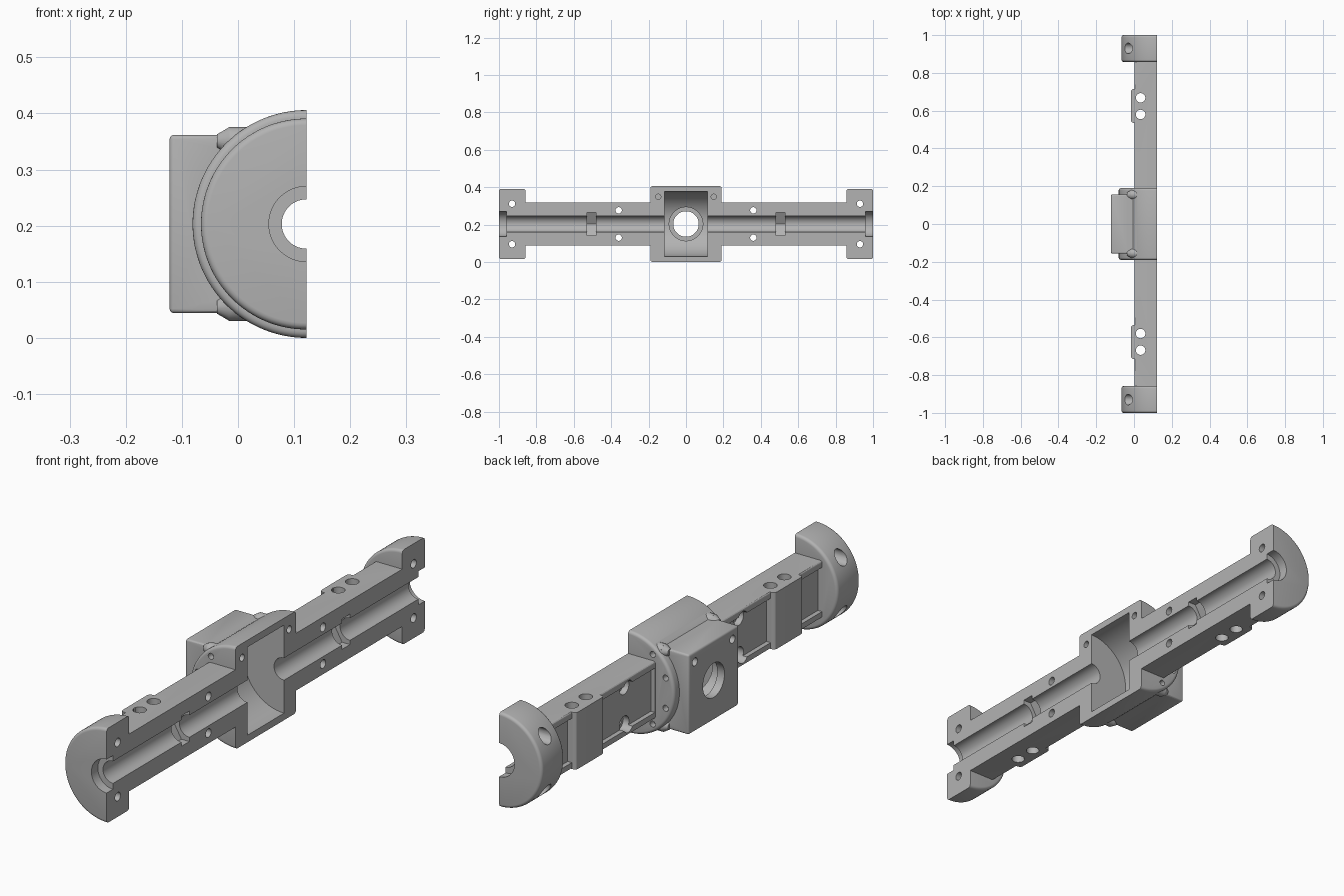
import bpy, bmesh, math
from mathutils import Matrix, Vector

cube = bpy.data.objects.get("Cube")
if cube:
    bpy.data.objects.remove(cube, do_unlink=True)

SPLIT = 0.122   # x of the split face and of the shaft axis
MID = 0.203     # z of the shaft axis

grey = bpy.data.materials.new("cast_grey")
grey.use_nodes = True
grey.diffuse_color = (0.45, 0.45, 0.45, 1)
grey.node_tree.nodes["Principled BSDF"].inputs["Base Color"].default_value = (0.45, 0.45, 0.45, 1)


def finish(bm, name):
    mesh = bpy.data.meshes.new(name)
    bmesh.ops.recalc_face_normals(bm, faces=bm.faces)
    bm.to_mesh(mesh)
    bm.free()
    mesh.materials.append(grey)
    ob = bpy.data.objects.new(name, mesh)
    bpy.context.collection.objects.link(ob)
    return ob


def box(name, x, y, z, bevel=0):
    """Box from ranges; z is measured from the shaft axis."""
    bm = bmesh.new()
    bmesh.ops.create_cube(bm, size=1)
    for v in bm.verts:
        v.co = Vector([(a + b) / 2 + c * (b - a) for c, (a, b) in zip(v.co, (x, y, z))])
        v.co.z += MID
    if bevel:
        bmesh.ops.bevel(bm, geom=bm.edges[:], offset=bevel, segments=3, profile=0.5, affect='EDGES')
    return finish(bm, name)


def rod(name, axis, start, end, at, r, r2=None, sides=32, bevel=0, turn=0):
    """Cylinder along an axis; 'at' holds the other two coordinates in xyz order."""
    bm = bmesh.new()
    bmesh.ops.create_cone(bm, cap_ends=True, segments=sides, radius1=r,
                          radius2=r if r2 is None else r2, depth=end - start)
    if bevel:
        rims = [e for e in bm.edges if abs(e.verts[0].co.z - e.verts[1].co.z) < 1e-5]
        bmesh.ops.bevel(bm, geom=rims, offset=bevel, segments=4, profile=0.5, affect='EDGES')
    rot = {'x': Matrix.Rotation(math.pi / 2, 4, 'Y'),
           'y': Matrix.Rotation(-math.pi / 2, 4, 'X'), 'z': Matrix()}[axis]
    centre = list(at)
    centre.insert('xyz'.index(axis), (start + end) / 2)
    centre[2] += MID
    bm.transform(Matrix.Translation(centre) @ rot @ Matrix.Rotation(turn, 4, 'Z'))
    return finish(bm, name)


def combine(tool, op):
    mod = body.modifiers.new(op, 'BOOLEAN')
    mod.operation, mod.solver, mod.object = op, 'EXACT', tool
    bpy.context.view_layer.objects.active = body
    bpy.ops.object.modifier_apply(modifier=mod.name)
    bpy.data.objects.remove(tool, do_unlink=True)


def add(tool):
    combine(tool, 'UNION')


def cut(tool):
    combine(tool, 'DIFFERENCE')


def span(s, a, b):
    return tuple(sorted((s * a, s * b)))


AXIS = (SPLIT, 0)
SIDES = (-1, 1)
CORNERS = [(s, t) for s in SIDES for t in SIDES]

# Central hub and square mounting block
body = rod("split_housing", 'y', -0.19, 0.19, AXIS, 0.203, sides=128, bevel=0.012)
add(box("mounting_block", (-0.122, 0.06), (-0.157, 0.157), (-0.159, 0.159), 0.008))

# Bolt bosses with tapered tips
for s, t in CORNERS:
    add(rod("bolt_boss", 'x', -0.015, 0.15, (s * 0.155, t * 0.148), 0.0251))
    add(rod("boss_tip", 'x', -0.037, -0.0149, (s * 0.155, t * 0.148), 0.012, 0.0251))

# Arms, pads and round end flanges
for s in SIDES:
    add(box("arm", (0.002, 0.2), span(s, 0.1, 0.93), (-0.114, 0.114), 0.008))
    # Recessed panels between the edge rails
    for a, b in ((0.192, 0.56), (0.69, 0.858)):
        cut(box("panel_recess", (-0.05, 0.02), span(s, a, b), (-0.088, 0.088)))
    pad = box("arm_pad", (-0.016, 0.06), span(s, 0.535, 0.715), (-0.113, 0.113))
    bm = bmesh.new()
    bm.from_mesh(pad.data)
    edges = [e for e in bm.edges if all(v.co.x < 0 for v in e.verts)
             and abs(e.verts[0].co.y - e.verts[1].co.y) < 1e-5]
    bmesh.ops.bevel(bm, geom=edges, offset=0.014, segments=3, profile=0.5, affect='EDGES')
    bm.to_mesh(pad.data)
    bm.free()
    add(pad)
    y0, y1 = span(s, 0.858, 1)
    add(rod("end_flange", 'y', y0, y1, AXIS, 0.188, sides=128, bevel=0.012))

# Keep one half only
cut(box("split_cutter", (SPLIT, 1), (-2, 2), (-1, 1)))

# Shaft bore, hub chamber and side port
cut(rod("bore", 'y', -1.1, 1.1, AXIS, 0.044, sides=64))
cut(rod("chamber", 'y', -0.115, 0.115, AXIS, 0.175, sides=128))
cut(rod("port", 'x', -0.2, 0.1, (0, 0), 0.068, sides=64))
cut(rod("port_seat", 'x', -0.09, 0.1, (0, 0), 0.09, sides=64))

for s in SIDES:
    # Hexagonal nut pockets and end counterbore
    for a, b, r in ((0.1, 0.168, 0.095), (0.48, 0.53, 0.07)):
        y0, y1 = span(s, a, b)
        cut(rod("nut_pocket", 'y', y0, y1, AXIS, r, sides=6, turn=math.pi / 2))
    y0, y1 = span(s, 0.96, 1.1)
    cut(rod("end_counterbore", 'y', y0, y1, AXIS, 0.067, sides=64))
    # Vertical holes through the pads
    for y in (0.58, 0.668):
        cut(rod("pad_hole", 'z', -0.3, 0.3, (0.035, s * y), 0.025))
    # Small screw holes in the hub end faces
    for angle in (-52, -20, 20, 52):
        a = math.radians(angle)
        y0, y1 = span(s, 0.165, 0.25)
        cut(rod("hub_screw_hole", 'y', y0, y1,
                (SPLIT - 0.176 * math.cos(a), 0.176 * math.sin(a)), 0.012, sides=20))

for s, t in CORNERS:
    # Clamp bolt holes with counterbores from the back
    for y, z, r, big, depth in ((0.36, 0.073, 0.017, 0.03, 0.045), (0.93, 0.108, 0.017, 0.028, 0.03)):
        cut(rod("bolt_hole", 'x', -0.3, 0.3, (s * y, t * z), r, sides=24))
        cut(rod("bolt_seat", 'x', -0.3, depth, (s * y, t * z), big))
    # Blind holes in the split face and in the mounting block
    cut(rod("hub_bolt_hole", 'x', 0.04, 0.3, (s * 0.148, t * 0.146), 0.014, sides=24))
    cut(rod("block_hole", 'x', -0.3, -0.06, (s * 0.118, t * 0.118), 0.016, sides=24))

# Smooth round faces, crisp edges
for ob in bpy.context.selected_objects:
    ob.select_set(False)
body.select_set(True)
bpy.context.view_layer.objects.active = body
bpy.ops.object.shade_smooth_by_angle(angle=math.radians(30))
